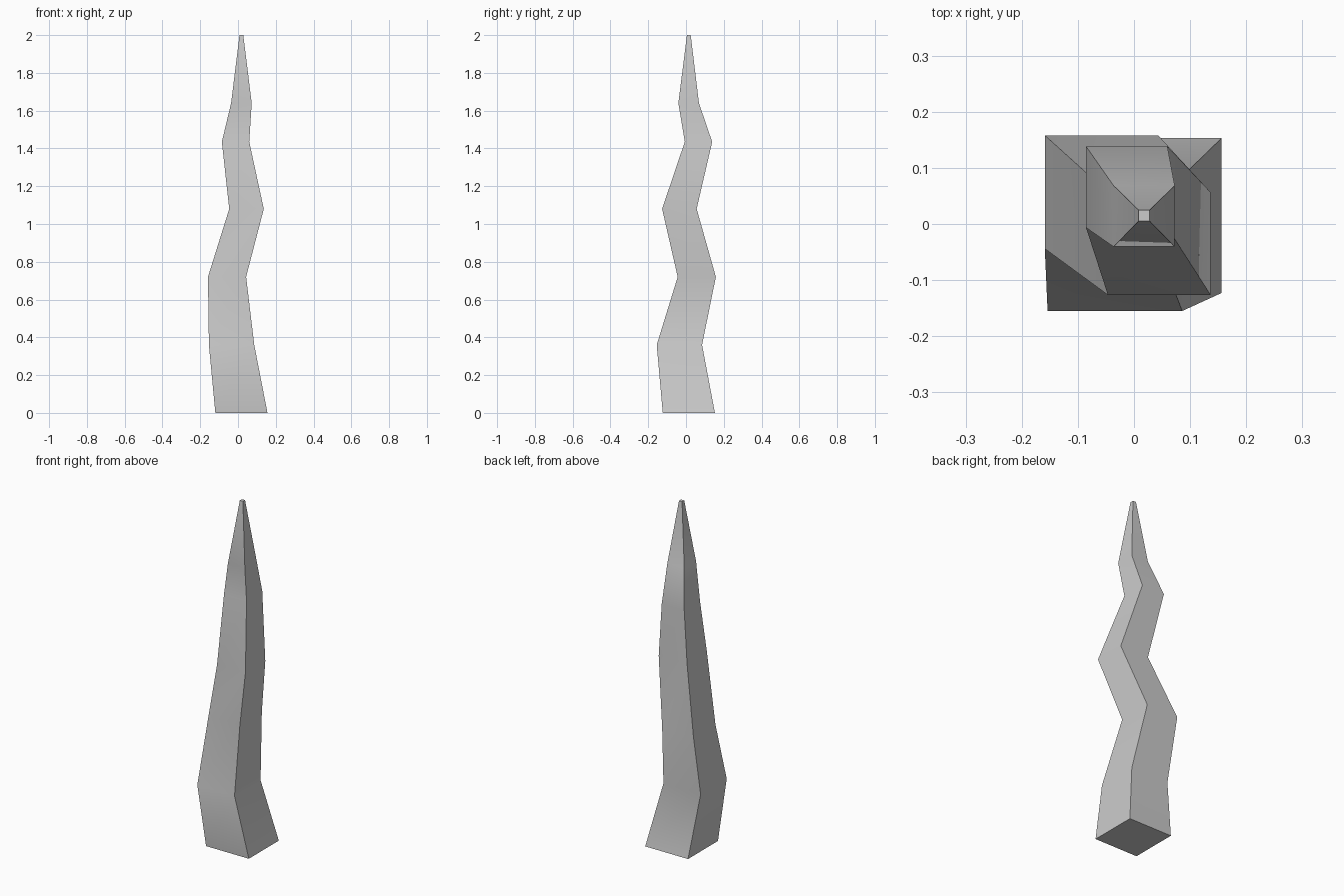
import bpy, bmesh, math

if "Cube" in bpy.data.objects:
    bpy.data.objects.remove(bpy.data.objects["Cube"])

# Square cross-sections up the spike: centre x, centre y, height, width
sections = [
    (0.018, 0.015, 0.00, 0.276),
    (-0.034, -0.035, 0.36, 0.240),
    (-0.058, 0.057, 0.72, 0.202),
    (0.045, -0.035, 1.08, 0.183),
    (-0.013, 0.066, 1.435, 0.145),
    (0.018, 0.014, 1.64, 0.109),
    (0.018, 0.015, 2.00, 0.020),
]
corners = [(-0.5, -0.5), (0.5, -0.5), (0.5, 0.5), (-0.5, 0.5)]

# Loft the rings into a crooked, tapering spike
bm = bmesh.new()
rings = [[bm.verts.new((x + w * a, y + w * b, z)) for a, b in corners]
         for x, y, z, w in sections]
for low, high in zip(rings, rings[1:]):
    for i in range(4):
        j = (i + 1) % 4
        bm.faces.new((low[i], low[j], high[j], high[i]))

# Close the base and the blunt tip
bm.faces.new(rings[0][::-1])
bm.faces.new(rings[-1])

mesh = bpy.data.meshes.new("crooked_spike")
bm.to_mesh(mesh)
bm.free()
spike = bpy.data.objects.new("crooked_spike", mesh)
bpy.context.collection.objects.link(spike)

# Smooth along the sides, sharp at the four corners
bpy.context.view_layer.objects.active = spike
spike.select_set(True)
bpy.ops.object.shade_smooth_by_angle(angle=math.radians(40))
